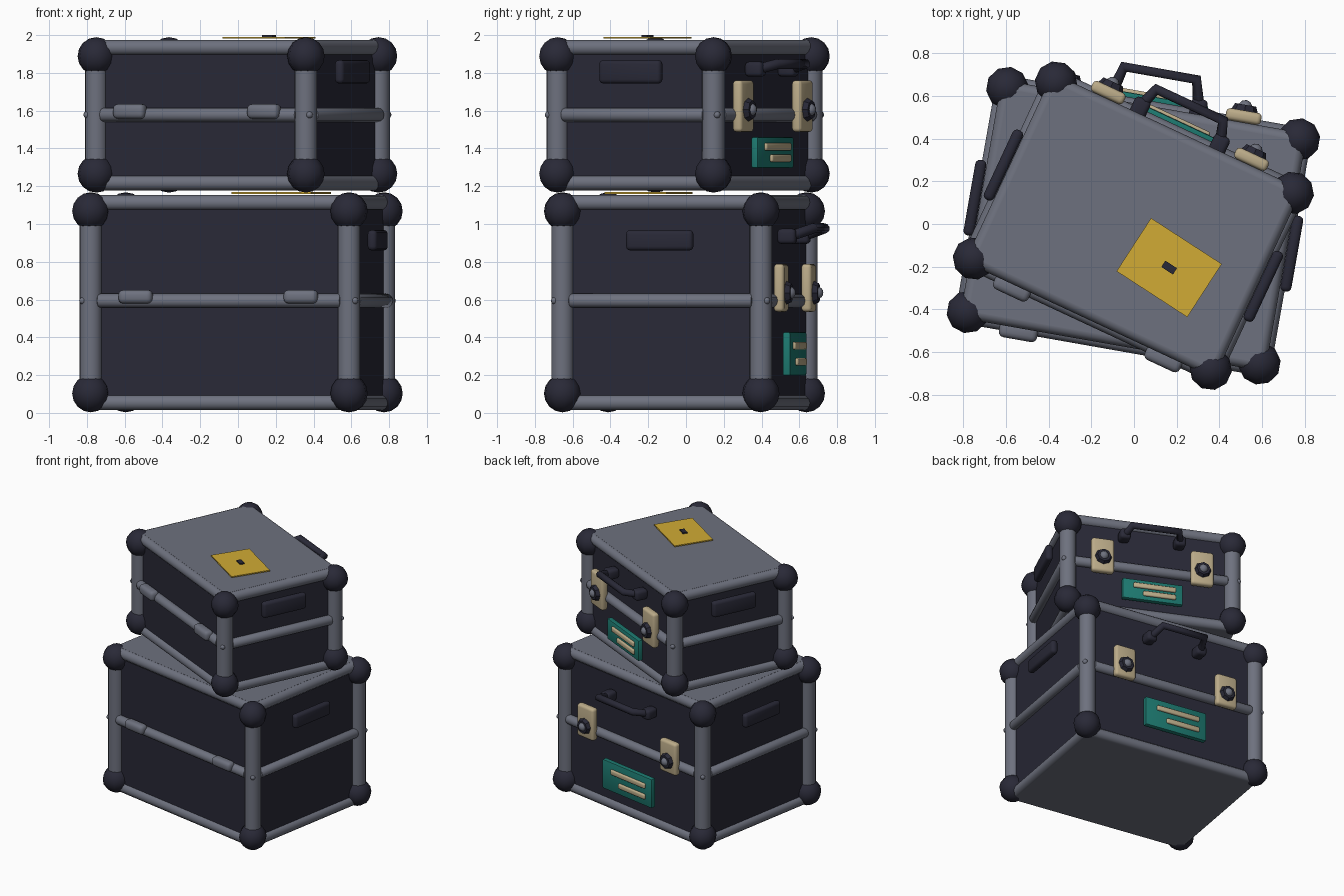
import bpy, bmesh, math
from mathutils import Matrix, Vector

if "Cube" in bpy.data.objects:
    bpy.data.objects.remove(bpy.data.objects["Cube"])


def material(name, rgb):
    m = bpy.data.materials.new(name)
    m.diffuse_color = (*rgb, 1)
    m.use_nodes = True
    m.node_tree.nodes["Principled BSDF"].inputs["Base Color"].default_value = m.diffuse_color
    return m


DARK = material("dark_navy", (0.022, 0.022, 0.038))
GREY = material("metal_grey", (0.155, 0.166, 0.21))
TAN = material("brass_tan", (0.5, 0.41, 0.25))
TEAL = material("label_teal", (0.012, 0.19, 0.16))
GOLD = material("sticker_gold", (0.64, 0.41, 0.035))


def finish(bm, name, mat, frame, angle=35):
    bmesh.ops.recalc_face_normals(bm, faces=bm.faces)
    me = bpy.data.meshes.new(name)
    bm.to_mesh(me)
    bm.free()
    me.materials.append(mat)
    me.shade_smooth()
    me.set_sharp_from_angle(angle=math.radians(angle))
    ob = bpy.data.objects.new(name, me)
    ob.matrix_world = frame
    bpy.context.collection.objects.link(ob)
    return ob


def box(name, mat, frame, centre, size, bevel=0.0, spin=0.0, segments=3):
    bm = bmesh.new()
    bmesh.ops.create_cube(bm, size=1)
    bmesh.ops.scale(bm, vec=size, verts=bm.verts)
    if bevel:
        bmesh.ops.bevel(bm, geom=bm.edges[:], offset=bevel, segments=segments,
                        profile=0.5, affect='EDGES')
    bm.transform(Matrix.Translation(centre) @ Matrix.Rotation(spin, 4, 'Z'))
    return finish(bm, name, mat, frame)


def rod(name, mat, frame, a, b, r, r2=None, sides=12, bevel=0.0):
    a, b = Vector(a), Vector(b)
    d = b - a
    bm = bmesh.new()
    bmesh.ops.create_cone(bm, cap_ends=True, segments=sides, radius1=r,
                          radius2=r if r2 is None else r2, depth=d.length)
    if bevel:
        rims = [e for e in bm.edges if any(len(f.verts) > 4 for f in e.link_faces)]
        bmesh.ops.bevel(bm, geom=rims, offset=bevel, segments=2, profile=0.5, affect='EDGES')
    bm.transform(Matrix.Translation((a + b) / 2) @ d.to_track_quat('Z', 'Y').to_matrix().to_4x4())
    return finish(bm, name, mat, frame)


def ball(name, mat, frame, centre, r, u=10, v=8):
    bm = bmesh.new()
    bmesh.ops.create_uvsphere(bm, u_segments=u, v_segments=v, radius=r)
    bmesh.ops.translate(bm, vec=centre, verts=bm.verts)
    return finish(bm, name, mat, frame, 60)


def tube(name, mat, frame, points, r):
    cu = bpy.data.curves.new(name, 'CURVE')
    cu.dimensions = '3D'
    cu.bevel_depth, cu.bevel_resolution, cu.use_fill_caps = r, 2, True
    sp = cu.splines.new('POLY')
    sp.points.add(len(points) - 1)
    for p, co in zip(sp.points, points):
        p.co = (*co, 1)
    cu.materials.append(mat)
    ob = bpy.data.objects.new(name, cu)
    ob.matrix_world = frame
    bpy.context.collection.objects.link(ob)


def build_case(tag, angle, hx, hy, z0, z1, mid, grip, hinge, latch, knob, handle, label, sticker):
    F = Matrix.Translation((-0.003, -0.008, 0)) @ Matrix.Rotation(math.radians(angle), 4, 'Z')
    n = lambda part: tag + "_" + part
    skin = 0.008                      # panel face beyond the corner post axis
    lo, hi = z0 + 0.103, z1 - 0.096
    # body and grey end plates
    box(n("body"), DARK, F, (0, 0, (z0 + z1) / 2),
        (2 * (hx + skin), 2 * (hy + skin), z1 - z0 - 0.08))
    for nm, z in (("base_plate", z0 + 0.033), ("lid_plate", z1 - 0.028)):
        box(n(nm), GREY, F, (0, 0, z), (2 * hx - 0.01, 2 * hy - 0.01, 0.036))
    # corner posts, rivets and balls
    for sx in (-1, 1):
        for sy in (-1, 1):
            x, y = sx * hx, sy * hy
            rod(n("corner_post"), GREY, F, (x, y, lo), (x, y, hi), 0.06, sides=16)
            ball(n("post_rivet"), GREY, F, (x + sx * 0.037, y + sy * 0.037, mid), 0.019)
            for z in (lo, hi):
                ball(n("corner_ball"), DARK, F, (x, y, z), 0.1)
    # edge rails and middle rails
    for s in (-1, 1):
        y, x = s * (hy - 0.008), s * (hx - 0.008)
        for z in (z0 + 0.055, z1 - 0.051):
            rod(n("long_rail"), GREY, F, (-hx, y, z), (hx, y, z), 0.041)
            rod(n("short_rail"), GREY, F, (x, -hy, z), (x, hy, z), 0.041)
        y, x = s * (hy + 0.02), s * (hx + 0.02)
        rod(n("long_middle_rail"), GREY, F, (-hx + 0.04, y, mid), (hx - 0.04, y, mid), 0.037, bevel=0.012)
        rod(n("short_middle_rail"), GREY, F, (x, -hy + 0.04, mid), (x, hy - 0.04, mid), 0.037, bevel=0.012)
        # side grips
        box(n("side_grip"), DARK, F, (s * (hx + 0.06), 0, grip[0]), (0.052, 0.36, grip[1]), 0.022)
        # front hinges
        box(n("hinge"), GREY, F, (s * 0.64 * hx, -hy - 0.05, hinge[0]), (0.182, 0.075, hinge[1]), 0.026)
        # back latches
        lx = s * 0.605 * hx
        box(n("latch_plate"), TAN, F, (lx, hy + 0.061, latch[0]), (0.168, 0.056, latch[1]), 0.02)
        rod(n("latch_knob"), DARK, F, (lx, hy + 0.08, knob), (lx, hy + 0.116, knob),
            0.066, 0.05, sides=8)
        ball(n("latch_button"), GREY, F, (lx, hy + 0.105, knob), 0.034)
        # handle mounts
        box(n("handle_mount"), DARK, F, (s * 0.205, hy + 0.056, handle[0]), (0.08, 0.1, 0.08), 0.022)
    # carrying handle
    out = hy + handle[2]
    tube(n("handle"), DARK, F, [(-0.205, hy + 0.07, handle[0]), (-0.172, out, handle[1]),
                                (0.172, out, handle[1]), (0.205, hy + 0.07, handle[0])], 0.027)
    # label with two bars
    zc, w, h = label
    box(n("label"), TEAL, F, (0, hy + 0.059, zc), (w, 0.04, h), 0.008, segments=2)
    for k, left in ((0.19, 0.32), (-0.18, 0.16)):
        a, b = -0.38 * w, left * w
        box(n("label_bar"), TAN, F, ((a + b) / 2, hy + 0.081, zc + k * h),
            (b - a, 0.026, 0.04), 0.01)
    # lid sticker with a plain dark patch
    sx, sy, sw, sh, ztop = sticker
    spin = math.radians(-8)
    box(n("sticker"), GOLD, F, (sx, sy, ztop - 0.006), (sw, sh, 0.009), spin=spin)
    return F, (sx, sy, ztop), spin


build_case("lower_case", -10, 0.694, 0.533, 0.0, 1.164, 0.594, (0.914, 0.108),
           (0.615, 0.072), (0.662, 0.254), 0.636, (0.935, 0.978, 0.193),
           (0.312, 0.5, 0.23), (0.262, -0.147, 0.443, 0.345, 1.17))
F, (px, py, pz), spin = build_case(
    "upper_case", -25, 0.612, 0.455, 1.163, 1.985, 1.578, (1.806, 0.125),
    (1.596, 0.078), (1.624, 0.274), 1.605, (1.82, 1.848, 0.17),
    (1.378, 0.45, 0.163), (0.235, -0.107, 0.395, 0.297, 1.992))
box("sticker_patch", DARK, F, (px, py, pz + 0.003), (0.065, 0.035, 0.009), spin=spin)
